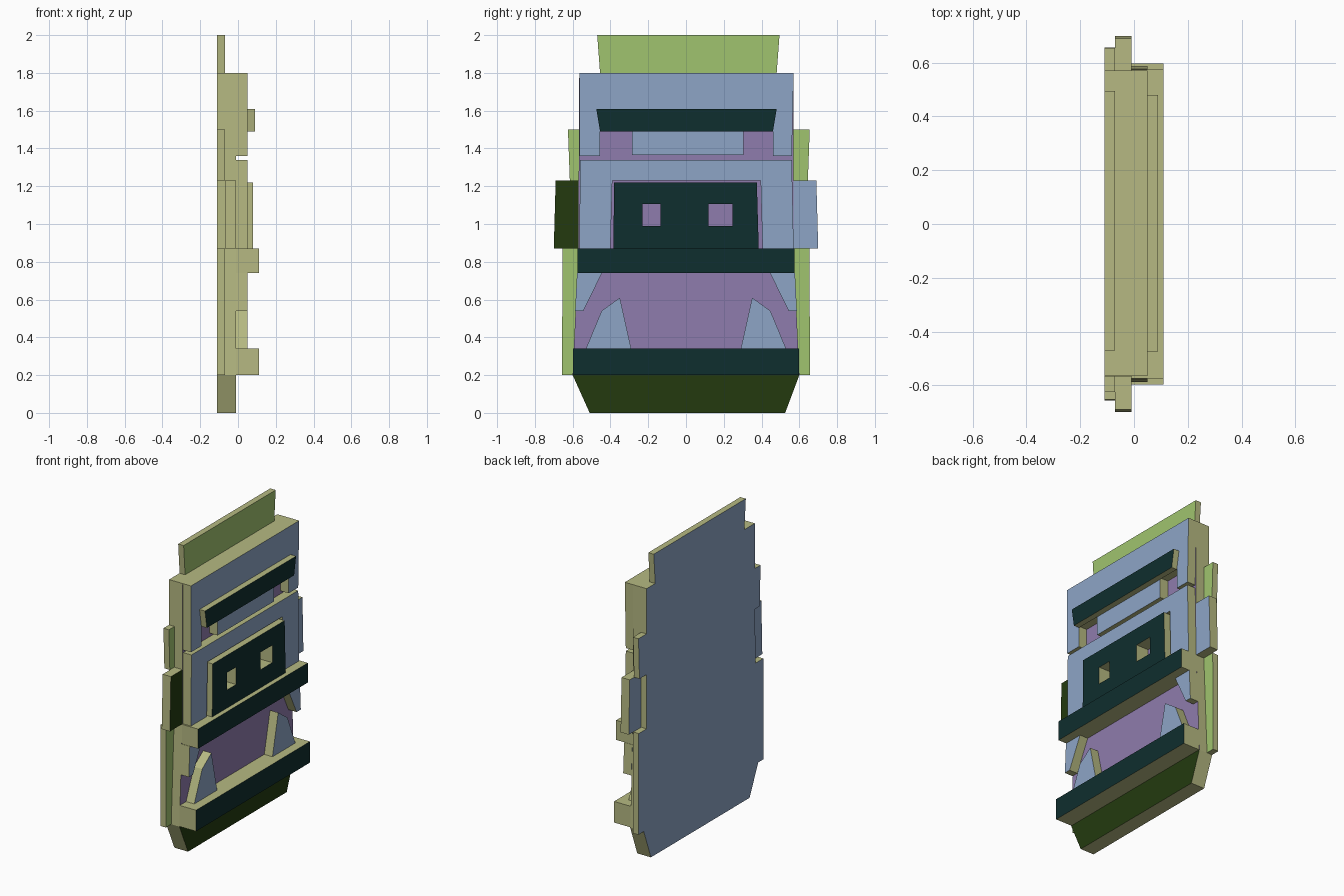
import bpy
import bmesh

cube = bpy.data.objects.get("Cube")
if cube:
    bpy.data.objects.remove(cube, do_unlink=True)


def make_material(name, rgb):
    # sRGB bytes to a linear flat colour
    colour = [((c / 255 + 0.055) / 1.055) ** 2.4 for c in rgb] + [1.0]
    mat = bpy.data.materials.new(name)
    mat.use_nodes = True
    mat.diffuse_color = colour
    mat.node_tree.nodes["Principled BSDF"].inputs["Base Color"].default_value = colour
    return mat


KHAKI = make_material("khaki edge", (182, 185, 130))
BLUE = make_material("soft blue", (141, 165, 198))
PURPLE = make_material("muted purple", (143, 124, 173))
LIME = make_material("light green", (160, 196, 111))
GREEN = make_material("dark green", (35, 58, 15))
TEAL = make_material("dark teal", (15, 46, 46))

# Depth levels along x
BACK, RIM, FACE, PLATE, WINDOW, VISOR, BAR = -0.11, -0.07, -0.01, 0.05, 0.08, 0.09, 0.11


def slab(name, x0, x1, mat, *loops):
    """Extrude (y, z) loops along x: first is the outline, others are holes."""
    bm = bmesh.new()
    rings = []
    for x in (x0, x1):
        edges = []
        for loop in loops:
            ring = [bm.verts.new((x, y, z)) for y, z in loop]
            edges += [bm.edges.new((a, b)) for a, b in zip(ring, ring[1:] + ring[:1])]
            rings.append(ring)
        bmesh.ops.triangle_fill(bm, use_beauty=True, edges=edges, normal=(1, 0, 0))
    for low, high in zip(rings[:len(loops)], rings[len(loops):]):
        for i in range(len(low)):
            j = (i + 1) % len(low)
            bm.faces.new((low[i], low[j], high[j], high[i]))
    bmesh.ops.recalc_face_normals(bm, faces=bm.faces[:])
    # Part colour on the decorated side, blue on the back, khaki on the edges
    bm.normal_update()
    for face in bm.faces:
        face.material_index = 1 if face.normal.x > 0.9 else 2 if face.normal.x < -0.9 else 0
    mesh = bpy.data.meshes.new(name)
    bm.to_mesh(mesh)
    bm.free()
    for m in (KHAKI, mat, BLUE):
        mesh.materials.append(m)
    obj = bpy.data.objects.new(name, mesh)
    bpy.context.collection.objects.link(obj)
    return obj


def box(y0, y1, z0, z1):
    return [(y0, z0), (y1, z0), (y1, z1), (y0, z1)]


def pair(name, x0, x1, mats, outline):
    for side, sign, mat in (("near", -1, mats[0]), ("far", 1, mats[1])):
        slab(f"{side}_{name}", x0, x1, mat, [(sign * y, z) for y, z in outline])


# Main body and the tapered chin
slab("body", BACK, FACE, PURPLE,
     [(-0.6, 0.2), (0.6, 0.2), (0.57, 0.87), (0.57, 1.8), (-0.565, 1.8), (-0.57, 0.87)])
slab("chin", BACK, FACE, GREEN, [(-0.51, 0), (0.525, 0), (0.6, 0.2), (-0.6, 0.2)])

# Thin rear fins
slab("top_fin", BACK, RIM, LIME, [(-0.455, 1.8), (0.48, 1.8), (0.495, 2), (-0.47, 2)])
pair("lower_fin", BACK, RIM, (LIME, LIME),
     [(0.6, 0.2), (0.657, 0.2), (0.653, 0.87), (0.57, 0.87)])
slab("near_upper_fin", BACK, RIM, LIME,
     [(-0.565, 1.23), (-0.615, 1.23), (-0.625, 1.5), (-0.565, 1.5)])
slab("far_upper_fin", BACK, RIM, LIME,
     [(0.57, 1.23), (0.645, 1.23), (0.655, 1.5), (0.57, 1.5)])

# Side mirrors
pair("mirror", RIM, FACE, (GREEN, BLUE),
     [(0.565, 0.87), (0.7, 0.87), (0.69, 1.23), (0.565, 1.23)])

# Upper plate with its opening, centre panel and visor
slab("upper_plate", FACE, PLATE, BLUE,
     [(-0.565, 1.36), (-0.455, 1.36), (-0.455, 1.5), (0.46, 1.5),
      (0.46, 1.36), (0.56, 1.36), (0.57, 1.8), (-0.565, 1.8)])
slab("centre_panel", FACE, PLATE, BLUE, box(-0.285, 0.305, 1.365, 1.5))
slab("visor", PLATE, VISOR, TEAL,
     [(-0.455, 1.49), (0.46, 1.49), (0.48, 1.61), (-0.475, 1.61)])

# Middle plate framing the window
slab("middle_plate", FACE, PLATE, BLUE,
     [(-0.565, 0.87), (-0.4, 0.87), (-0.39, 1.23), (0.395, 1.23),
      (0.405, 0.87), (0.57, 0.87), (0.56, 1.34), (-0.56, 1.34)])
slab("window", FACE, WINDOW, TEAL,
     [(-0.385, 0.87), (0.385, 0.87), (0.375, 1.22), (-0.38, 1.22)],
     box(-0.23, -0.135, 0.99, 1.105), box(0.12, 0.245, 0.99, 1.105))

# Cross bars
slab("middle_bar", FACE, BAR, TEAL, box(-0.575, 0.575, 0.74, 0.87))
slab("bumper", FACE, BAR, TEAL, box(-0.597, 0.597, 0.2, 0.34))

# Grille corners and headlights
pair("grille_corner", FACE, PLATE, (BLUE, BLUE),
     [(0.577, 0.74), (0.445, 0.74), (0.543, 0.54), (0.587, 0.54)])
pair("headlight", FACE, PLATE, (BLUE, BLUE),
     [(0.53, 0.34), (0.447, 0.54), (0.35, 0.61), (0.29, 0.34)])
